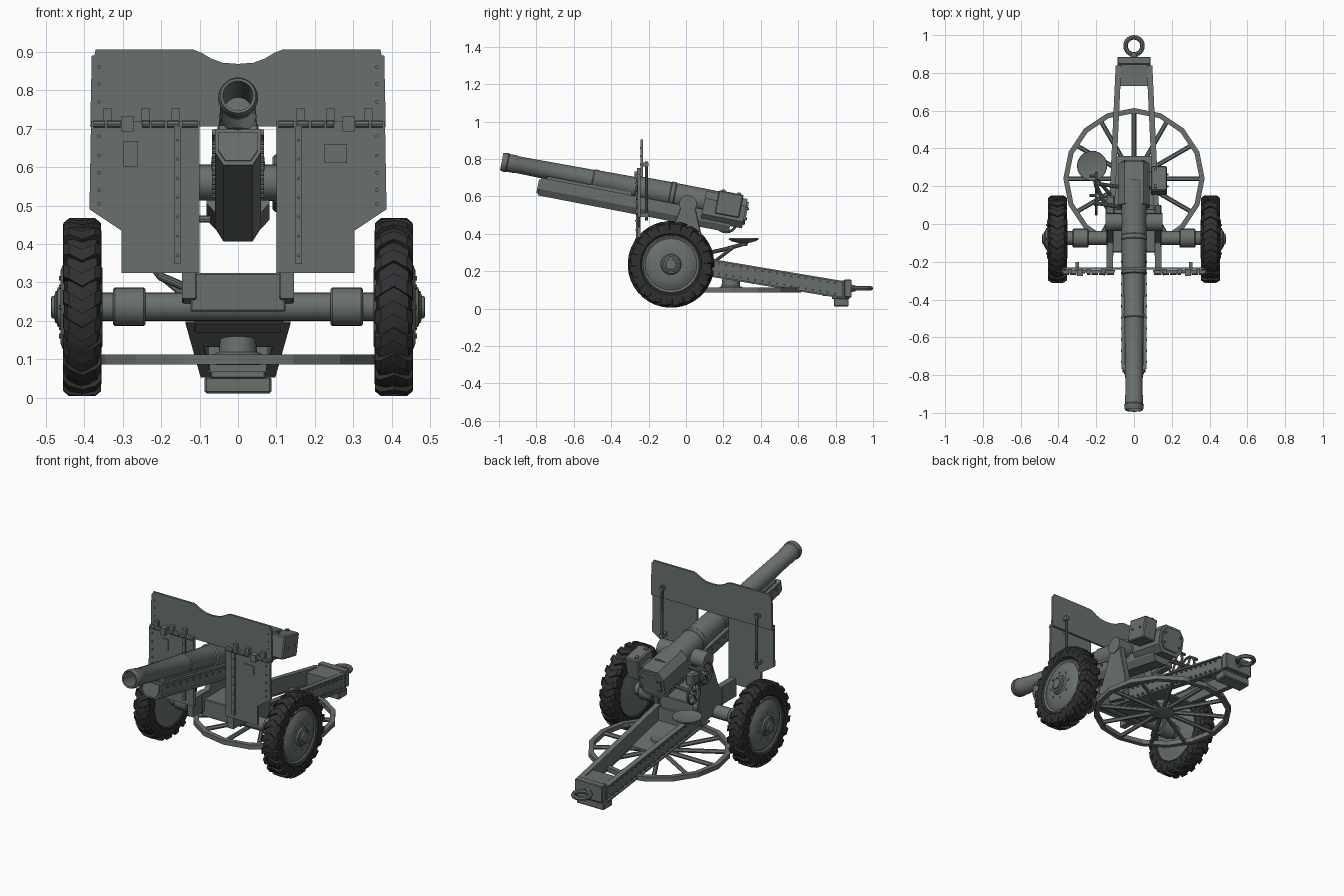
import bpy, bmesh
from math import pi, cos, sin, radians
from mathutils import Matrix, Vector

if "Cube" in bpy.data.objects:
    bpy.data.objects.remove(bpy.data.objects["Cube"])

def material(name, col):
    m = bpy.data.materials.new(name)
    m.diffuse_color = (*col, 1)
    m.use_nodes = True
    m.node_tree.nodes["Principled BSDF"].inputs["Base Color"].default_value = m.diffuse_color
    return m

PAINT = material("field_paint", (0.14, 0.165, 0.15))
RUBBER = material("rubber", (0.03, 0.03, 0.032))
I = Matrix()
T = Matrix.Translation
def R(deg, axis): return Matrix.Rotation(radians(deg), 4, axis)
ZY = R(-90, 'X')                                    # lathe axis z -> +y
GUN = T((0, 0.01, 0.592)) @ R(-11, 'X')             # elevated gun frame

def part(name, pieces, M=I, mat=PAINT, smooth=False, bevel=0):
    """Loft every piece (rings, wrap) into one object."""
    bm = bmesh.new()
    for rings, wrap in pieces:
        vs = [[bm.verts.new(M @ Vector(p)) for p in r] for r in rings]
        n = len(rings[0])
        for a, b in zip(vs, vs[1:] + ([vs[0]] if wrap else [])):
            for i in range(n):
                j = (i + 1) % n
                bm.faces.new((a[i], a[j], b[j], b[i]))
        if not wrap:
            bm.faces.new(vs[0])
            bm.faces.new(vs[-1])
    bmesh.ops.recalc_face_normals(bm, faces=bm.faces)
    me = bpy.data.meshes.new(name)
    bm.to_mesh(me)
    bm.free()
    me.materials.append(mat)
    ob = bpy.data.objects.new(name, me)
    bpy.context.collection.objects.link(ob)
    if bevel:
        b = ob.modifiers.new("bevel", 'BEVEL')
        b.width, b.segments = bevel, 1
    if smooth:
        bpy.ops.object.select_all(action='DESELECT')
        ob.select_set(True)
        bpy.context.view_layer.objects.active = ob
        bpy.ops.object.shade_smooth_by_angle(angle=radians(32))
    return ob

def lathe(prof, n=24, wrap=False, M=I):
    return [[M @ Vector((r * cos(2*pi*i/n), r * sin(2*pi*i/n), z)) for i in range(n)]
            for z, r in prof], wrap

def torus(R0, r, n=24, M=I):
    return lathe([(r * sin(pi*k/4), R0 + r * cos(pi*k/4)) for k in range(8)], n, True, M)

def rod(p, q, r, n=10, r2=None):
    p, q = Vector(p), Vector(q)
    M = T(p) @ (q - p).to_track_quat('Z', 'Y').to_matrix().to_4x4()
    return lathe([(0, r), ((q - p).length, r2 or r)], n, M=M)

def prism(pts, a, b, axis):
    put = {'x': lambda u, v, w: (w, u, v), 'y': lambda u, v, w: (u, w, v),
           'z': lambda u, v, w: (u, v, w)}[axis]
    return [[put(u, v, w) for u, v in pts] for w in (a, b)], False

def box(x0, x1, y0, y1, z0, z1):
    return prism([(x0, y0), (x1, y0), (x1, y1), (x0, y1)], z0, z1, 'z')

# Barrel with bore, muzzle ring and stepped sleeves
part("barrel", [lathe([(-.80, .037), (-1.012, .039), (-1.014, .046), (-1.005, .05), (-.985, .052),
     (-.98, .048), (-.935, .048), (-.93, .045), (-.52, .051), (-.515, .055), (-.495, .055),
     (-.49, .053), (-.285, .056), (-.28, .064), (-.10, .066), (-.095, .07), (-.075, .07),
     (-.07, .066), (.22, .066)], 28)], GUN @ ZY, smooth=True)

# Recoil cradle below the barrel, with flange and bolts
part("cradle", [prism([(-.06, -.045), (.06, -.045), (.06, -.105), (.038, -.14), (-.038, -.14),
     (-.06, -.105)], -.79, .25, 'y')], GUN)
part("cradle_front_cap", [prism([(-.052, -.055), (.052, -.055), (.052, -.102), (.033, -.13),
     (-.033, -.13), (-.052, -.102)], -.80, -.79, 'y')], GUN)
part("cradle_flange", [box(-.067, .067, -.78, .1, -.058, -.044)], GUN)
part("cradle_bolts", [rod((s*.058, -.74 + .06*k, -.072), (s*.068, -.74 + .06*k, -.072), .006, 6)
                      for s in (-1, 1) for k in range(13)], GUN)
part("barrel_saddle", [box(-.05, .05, -.76, -.3, -.05, -.03)], GUN)

# Breech, sight box and trunnions
part("breech", [prism([(-.082, -.07), (-.05, -.105), (.05, -.105), (.082, -.07), (.082, .015),
     (.05, .055), (-.05, .055), (-.082, .015)], .09, .315, 'y')], GUN)
part("breech_door", [prism([(-.066, -.06), (-.04, -.085), (.04, -.085), (.066, -.06), (.066, .01),
     (.04, .04), (-.04, .04), (-.066, .01)], .315, .325, 'y')], GUN)
part("breech_bolts", [rod((sx*.052, .32, v), (sx*.052, .332, v), .007, 8)
                      for sx in (-1, 1) for v in (-.05, .005)], GUN)
part("sight_box", [box(.09, .175, .155, .29, -.055, .072), box(.075, .1, .18, .27, -.03, .03)],
     GUN, bevel=.006)
part("sight_box_lugs", [box(.105, .12, y, y + .02, .07, .08) for y in (.17, .255)] +
     [rod((.17, y, .01), (.182, y, .01), .006, 8) for y in (.19, .255)], GUN)
part("trunnions", [rod((s*.06, .01, .56), (s*.15, .01, .56), .047, 20) for s in (-1, 1)], smooth=True)

# Carriage: cheeks, saddle block, axle
for s, side in ((-1, "left"), (1, "right")):
    part(side + "_cheek", [prism([(-.17, .26), (.07, .2), (.10, .32), (.05, .54), (-.03, .54),
         (-.10, .36), (-.17, .36)], s*.108, s*.145, 'x')], bevel=.004)
    part(side + "_axle_sleeve", [lathe([(.24, .045), (.245, .05), (.32, .05), (.325, .045)], 24)],
         T((0, -.075, .237)) @ R(90*s, 'Y'), smooth=True)
part("saddle_block", [box(-.124, .124, -.15, .08, .225, .325)], bevel=.004)
part("axle", [rod((-.38, -.075, .237), (.38, -.075, .237), .037, 20)], smooth=True)

# Wheels: tyre, chevron lugs, dished disc, hub
def lug(th, t, w=.095):
    rings = []
    for a, d, hi, lo in ((0, 0, .232, .19), (.034, .09, .231, .19), (.049, .13, .219, .18), (.05, .15, .19, .165)):
        rings.append([(r * cos(th + d + e), r * sin(th + d + e), t * a)
                      for r, e in ((lo, -w), (hi, -w*.8), (hi, w*.8), (lo, w))])
    return rings, False

for s, side in ((-1, "left"), (1, "right")):
    W = T((s*.405, -.08, .236)) @ R(90*s, 'Y')
    part(side + "_tyre", [lathe([(-.03, .15), (-.044, .165), (-.047, .19), (-.038, .215), (-.015, .222),
         (.015, .222), (.038, .215), (.047, .19), (.044, .165), (.03, .15)], 40, True)], W, RUBBER, True)
    part(side + "_tyre_lugs", [lug(2*pi*k/20, t) for k in range(20) for t in (-1, 1)], W, RUBBER)
    part(side + "_wheel_disc", [lathe([(-.05, .05), (-.053, .10), (-.04, .13), (-.04, .156), (.036, .156),
         (.042, .15), (.036, .138), (.046, .12), (.056, .095), (.056, .055), (.064, .05),
         (.066, .042), (.07, .04), (.072, .03), (.08, .028), (.081, .015)], 32)], W, smooth=True)
    part(side + "_hub_bolts", [rod((.075*cos(a), .075*sin(a), .05), (.075*cos(a), .075*sin(a), .06), .006, 6)
         for a in [2*pi*k/8 for k in range(8)]], W)

# Shield: upper halves, lower plates, hinges, ribs, patches and rivets
for s, side in ((-1, "left"), (1, "right")):
    def flip(pts): return [(s*x, z) for x, z in pts]
    part(side + "_upper_shield", [prism(flip([(0, .868), (.04, .871), (.07, .882), (.095, .897),
         (.115, .905), (.37, .905), (.373, .89), (.38, .89), (.384, .705), (0, .705)]), -.242, -.23, 'y')])
    part(side + "_lower_shield", [prism(flip([(.1, .72), (.382, .72), (.386, .49), (.303, .435),
         (.303, .325), (.1, .325)]), -.258, -.244, 'y')])
    part(side + "_hinge", [rod((s*x, -.262, .712), (s*(x + l), -.262, .712), .009, 8)
         for x, l in ((.105, .04), (.155, .03), (.19, .035), (.23, .02), (.305, .035), (.345, .03))]
         + [box(s*x - .011, s*x + .011, -.262, -.242, .71, .752) for x in (.162, .24, .338)]
         + [box(s*.287 - .016, s*.287 + .016, -.276, -.242, .692, .732)])
    part(side + "_shield_rib", [box(s*.157 - .009, s*.157 + .009, -.268, -.256, .35, .705)])
    part(side + "_rib_rivets", [rod((s*.157, -.266, .37 + .05*k), (s*.157, -.272, .37 + .05*k), .004, 6)
         for k in range(7)])
    part(side + "_shield_rivets", [rod((s*.361, -.24 if z > .72 else -.257, z),
         (s*.361, -.247 if z > .72 else -.264, z), .005, 6)
         for z in (.86, .815, .77, .68, .63, .585, .54, .505)])
    part(side + "_shield_stay", [rod((s*.30, -.21, .785), (s*.30, -.212, .47), .008, 8),
         box(s*.30 - .01, s*.30 + .01, -.232, -.2, .76, .78), box(s*.30 - .01, s*.30 + .01, -.25, -.2, .49, .51)])
    part(side + "_shield_bracket", [box(s*.128 - .018, s*.128 + .018, -.25, -.12, .258, .36)])
part("left_shield_patch", [box(-.297, -.26, -.263, -.256, .602, .668)])
part("right_shield_patch", [box(.225, .283, -.263, -.256, .61, .66)])

# Trail: converging channel rails, cross plates, end box, spade, tow ring
def rail(s, o, w, z0, z1, z2, z3):
    a, b = s*(.118 + o), s*(.078 + o)
    return [[(a - w, -.02, z0), (a + w, -.02, z0), (a + w, -.02, z1), (a - w, -.02, z1)],
            [(b - w, .84, z2), (b + w, .84, z2), (b + w, .84, z3), (b - w, .84, z3)]], False
for s, side in ((-1, "left"), (1, "right")):
    part(side + "_trail_rail", [rail(s, 0, .008, .198, .29, .055, .145)])
    part(side + "_trail_flanges", [rail(s, .004, .015, .282, .291, .138, .147), rail(s, .004, .015, .195, .204, .053, .062)])
    part(side + "_trail_rivets", [rod((s*(.124 - .04*t), .86*t, z - .145*t), (s*(.136 - .04*t), .86*t, z - .145*t), .006, 6)
         for t in [.16 + .045*k for k in range(18)] for z in (.27, .215)])
part("trail_front_plate", [([[(-.11, -.02, z), (.11, -.02, z), (.098, .36, z - .064), (-.098, .36, z - .064)]
                             for z in (.196, .206)], False)])
part("trail_head", [([[(-.135, -.1, .235), (.135, -.1, .235), (.135, .1, .26), (-.135, .1, .26)],
                      [(-.11, -.03, .19), (.11, -.03, .19), (.11, .1, .17), (-.11, .1, .17)]], False)])
part("trail_cross_plate", [box(-.08, .08, .73, .79, .068, .15)])
part("trail_end_box", [box(-.072, .072, .78, .875, .05, .15), box(-.088, .088, .845, .885, .06, .155)], bevel=.004)
part("spade", [box(-.087, .087, .79, .87, .012, .055)], bevel=.005)
part("tow_ring", [torus(.045, .012, 24, T((0, .943, .108)))], smooth=True)
part("tow_shank", [rod((0, .87, .108), (0, .905, .108), .022, 12, .016)], smooth=True)

# Firing platform: sixteen-sided ring with spokes and hub
P = T((0, .24, .1))
part("platform_ring", [lathe([(-.013, .347), (-.013, .374), (.013, .374), (.013, .347)], 16, True)], P)
part("platform_spokes", [rod((.05*cos(a), .05*sin(a), 0), (.355*cos(a), .355*sin(a), 0), .012, 6)
                         for a in [2*pi*k/12 for k in range(12)]], P)
part("platform_hub", [lathe([(-.015, .055), (-.01, .065), (.012, .065), (.02, .05), (.065, .045)], 20)], P, smooth=True)

# Gunner's seat on its arm
part("seat", [lathe([(.335, .018), (.35, .025), (.36, .065), (.37, .08), (.376, .078), (.366, .03),
                     (.365, .01)], 24)], T((-.222, .308, 0)), smooth=True)
part("seat_arm", [rod((-.222, .308, .345), (-.2, .2, .315), .011), rod((-.2, .2, .315), (-.13, .06, .285), .011),
                  rod((-.21, .25, .325), (-.12, .15, .25), .009)])

# Laying handwheels on the left side
for name, y, z, r in (("elevation", .11, .54, .058), ("traverse", .215, .465, .056)):
    H = T((-.2, y, z)) @ R(-90, 'Y')
    spokes = [rod((0, 0, 0), (r*cos(a), r*sin(a), 0), .006, 6) for a in [2*pi*k/4 + .4 for k in range(4)]]
    part(name + "_handwheel", [torus(r, .007, 20, I), lathe([(-.012, .014), (.012, .014)], 12),
         rod((r*.7, r*.7, 0), (r*.7, r*.7, .035), .008, 8)] + spokes, H, smooth=True)
    part(name + "_shaft", [rod((-.2, y, z), (-.07, y - .02, z), .01)])
part("handwheel_gearbox", [box(-.15, -.1, .02, .15, .46, .53)], bevel=.008)
